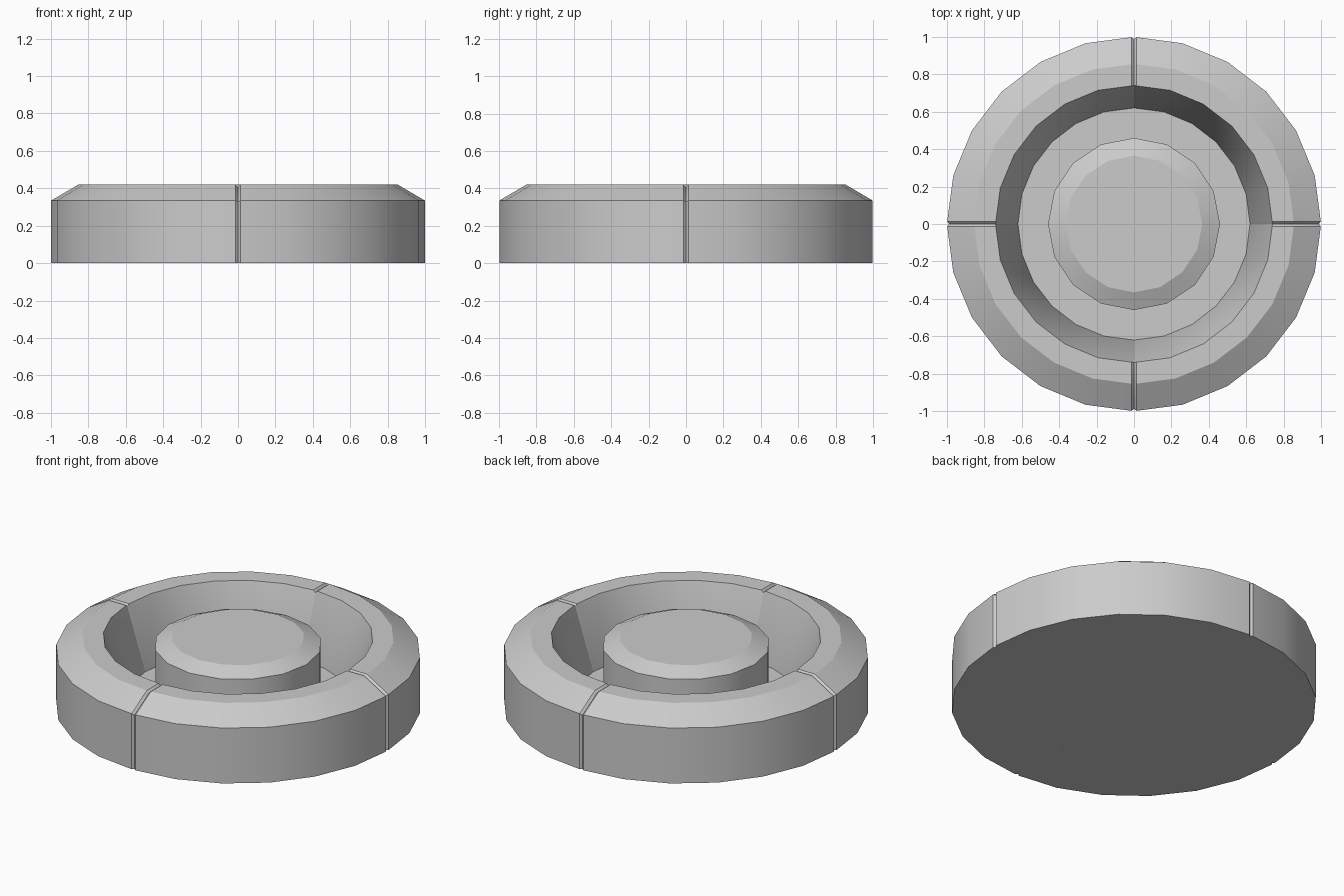
import bpy, bmesh
from math import sin, cos, pi, radians

if "Cube" in bpy.data.objects:
    bpy.data.objects.remove(bpy.data.objects["Cube"])

grey = bpy.data.materials.new("light grey")
grey.use_nodes = True
COLOUR = (0.6, 0.6, 0.6, 1)
grey.diffuse_color = COLOUR
grey.node_tree.nodes["Principled BSDF"].inputs["Base Color"].default_value = COLOUR


def finish(name, bm, angle):
    bmesh.ops.recalc_face_normals(bm, faces=bm.faces[:])
    mesh = bpy.data.meshes.new(name)
    bm.to_mesh(mesh)
    bm.free()
    mesh.materials.append(grey)
    obj = bpy.data.objects.new(name, mesh)
    bpy.context.collection.objects.link(obj)
    bpy.ops.object.select_all(action='DESELECT')
    bpy.context.view_layer.objects.active = obj
    obj.select_set(True)
    bpy.ops.object.shade_smooth_by_angle(angle=radians(angle))
    return obj


def lathe(name, profile, sides, angle):
    """Solid of stacked rings, capped at both ends."""
    bm = bmesh.new()
    rings = [[bm.verts.new((r * cos(2 * pi * i / sides), r * sin(2 * pi * i / sides), z))
              for i in range(sides)] for r, z in profile]
    for a, b in zip(rings, rings[1:]):
        for i in range(sides):
            j = (i + 1) % sides
            bm.faces.new((a[i], a[j], b[j], b[i]))
    bm.faces.new(rings[0])
    bm.faces.new(rings[-1])
    return finish(name, bm, angle)


# Rim quadrant: cross-section swept through 90 degrees, chamfered at both ends
FLOOR = 0.045
GAP = 0.013
section = [(0.62, 0), (1, 0), (1, 0.335), (0.855, 0.42), (0.74, 0.42), (0.62, FLOOR)]
inset = [(0.62, 0), (1 - GAP, 0), (1 - GAP, 0.328), (0.85, 0.42 - GAP),
         (0.74, 0.42 - GAP), (0.62, FLOOR)]


def rim_quadrant(name, turn):
    bm = bmesh.new()
    slope = 0.13 * GAP
    rows = [[(r, 0, z) for r, z in inset],
            [(r - slope, GAP, z) for r, z in section]]
    for i in range(1, 6):
        a = i * pi / 12
        rows.append([(r * cos(a), r * sin(a), z) for r, z in section])
    rows += [[(y, x, z) for x, y, z in row] for row in (rows[1], rows[0])]
    c, s = cos(turn), sin(turn)
    rows = [[bm.verts.new((x * c - y * s, x * s + y * c, z)) for x, y, z in row]
            for row in rows]
    n = len(section)
    for a, b in zip(rows, rows[1:]):
        for i in range(n):
            j = (i + 1) % n
            bm.faces.new((a[i], a[j], b[j], b[i]))
    bm.faces.new(rows[0])
    bm.faces.new(rows[-1])
    finish(name, bm, 29)


for k, place in enumerate(("back_left", "back_right", "front_right", "front_left")):
    rim_quadrant("rim_" + place, k * pi / 2)

# Recessed floor inside the rim
lathe("floor", [(0.62, 0), (0.62, FLOOR)], 24, 29)

# Central hub with a chamfered top
lathe("hub", [(0.46, FLOOR - 0.01), (0.46, 0.378), (0.365, 0.42)], 16, 23)
